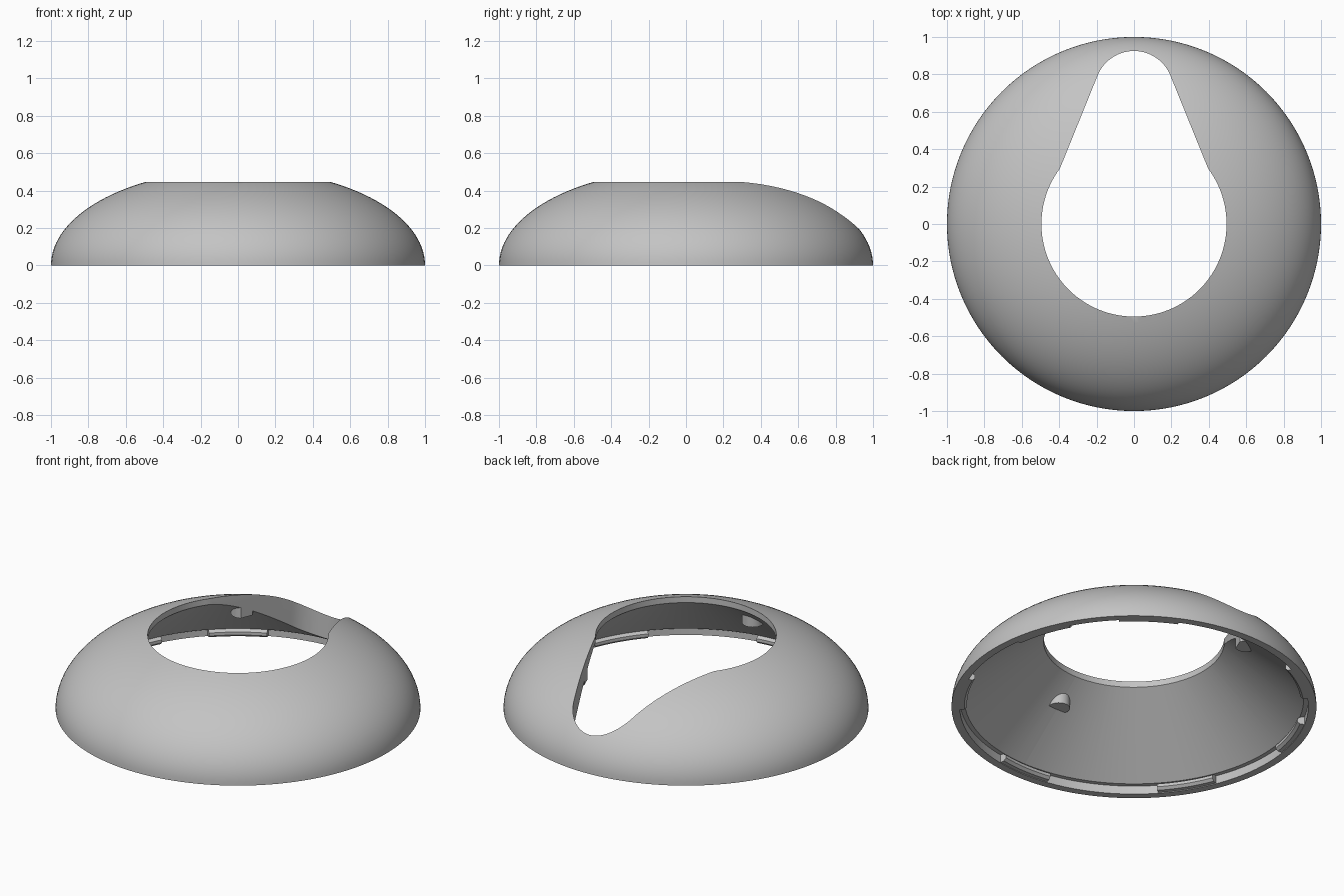
import bpy, bmesh
from math import sin, cos, pi, radians, sqrt, atan2

if "Cube" in bpy.data.objects:
    bpy.data.objects.remove(bpy.data.objects["Cube"])

grey = bpy.data.materials.new("plain grey")
grey.use_nodes = True
colour = (0.55, 0.55, 0.55, 1)
grey.diffuse_color = colour
grey.node_tree.nodes["Principled BSDF"].inputs["Base Color"].default_value = colour


def finish(bm, name):
    bmesh.ops.recalc_face_normals(bm, faces=bm.faces)
    mesh = bpy.data.meshes.new(name)
    bm.to_mesh(mesh)
    bm.free()
    obj = bpy.data.objects.new(name, mesh)
    bpy.context.collection.objects.link(obj)
    mesh.materials.append(grey)
    return obj


def sweep(name, profile, start=0, end=360, steps=128):
    """Turn a closed (radius, height) profile about z."""
    bm = bmesh.new()
    full = end - start == 360
    rings = []
    for i in range(steps if full else steps + 1):
        a = radians(start + (end - start) * i / steps)
        rings.append([bm.verts.new((r * cos(a), r * sin(a), z)) for r, z in profile])
    n = len(profile)
    for i in range(steps):
        p, q = rings[i], rings[(i + 1) % len(rings)]
        for k in range(n):
            bm.faces.new((p[k], q[k], q[(k + 1) % n], p[(k + 1) % n]))
    if not full:
        bm.faces.new(rings[0])
        bm.faces.new(rings[-1])
    return finish(bm, name)


def smooth(obj):
    bpy.ops.object.select_all(action='DESELECT')
    obj.select_set(True)
    bpy.context.view_layer.objects.active = obj
    bpy.ops.object.shade_smooth_by_angle(angle=radians(30))


def cut(obj, cutter):
    mod = obj.modifiers.new("cut", 'BOOLEAN')
    mod.operation, mod.solver, mod.object = 'DIFFERENCE', 'EXACT', cutter
    bpy.context.view_layer.objects.active = obj
    bpy.ops.object.modifier_apply(modifier=mod.name)


# Dome shell: elliptical outside, conical inside, stepped rim
def cone_height(r):
    return 0.05 + (0.93 - r) * 0.36 / 0.435


outer = []
last = radians(63.3)
for i in range(25):
    t = last * i / 24
    outer.append((cos(t), 0.513 * sin(t)))
inner_r = outer[-1][0]
shell = sweep("dome_shell", outer + [(inner_r, cone_height(inner_r)),
                                     (0.93, 0.05), (0.955, 0.05), (0.955, 0)])

# Bosses on the inner cone
bosses = []
for angle in (57, 123, 270):
    a = radians(angle)
    bm = bmesh.new()
    bmesh.ops.create_cone(bm, cap_ends=True, segments=32, radius1=0.06,
                          radius2=0.06, depth=0.08)
    bmesh.ops.translate(bm, verts=bm.verts, vec=(0.64 * cos(a), 0.64 * sin(a), 0.315))
    bosses.append(finish(bm, "inner_boss"))

# Keyhole opening: large circle joined to a rounded tip by straight sides
hole_r, tip_r, tip_y = 0.495, 0.21, 0.715
join = atan2(0.3, 0.4)
tangent = radians(22)
outline = []
for i in range(81):
    a = pi - join + (pi + 2 * join) * i / 80
    outline.append((hole_r * cos(a), hole_r * sin(a)))
for i in range(33):
    a = tangent + (pi - 2 * tangent) * i / 32
    outline.append((tip_r * cos(a), tip_y + tip_r * sin(a)))
bm = bmesh.new()
base = bm.faces.new([bm.verts.new((x, y, -0.2)) for x, y in outline])
top = bmesh.ops.extrude_face_region(bm, geom=[base])["geom"]
bmesh.ops.translate(bm, vec=(0, 0, 1),
                    verts=[g for g in top if isinstance(g, bmesh.types.BMVert)])
cutter = finish(bm, "opening_cutter")
cutter.hide_render = True
for part in [shell] + bosses:
    cut(part, cutter)
    smooth(part)
bpy.data.objects.remove(cutter)

# Snap clips around the inside of the rim
clip = [(0.965, 0.004), (0.93, 0.004), (0.915, 0.018), (0.915, 0.036), (0.945, 0.055), (0.965, 0.055)]
for middle in (18, 55, 125, 162, 212, 270, 328):
    smooth(sweep("rim_clip", clip, middle - 10, middle + 10, 12))
